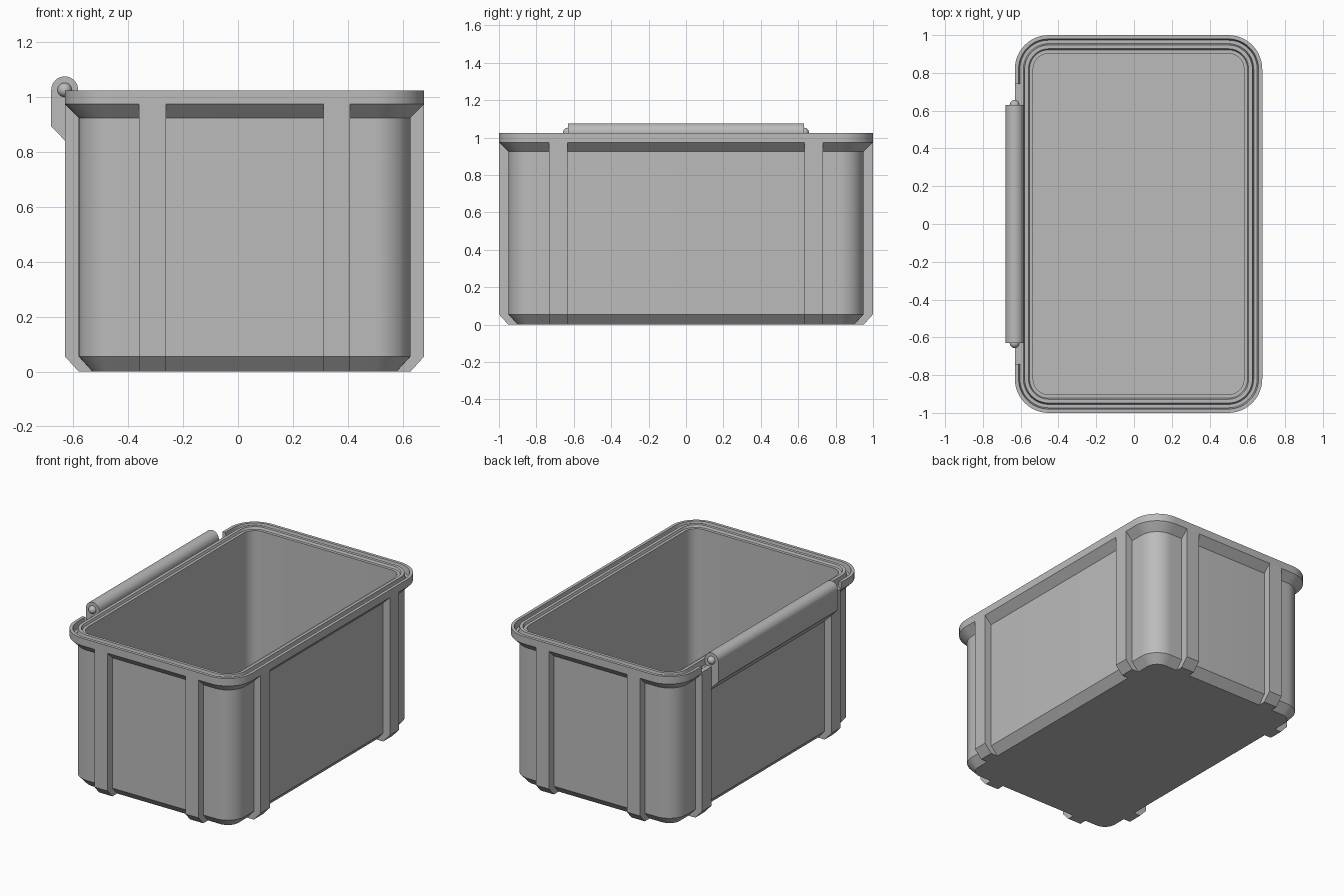
import bpy, bmesh, math
from mathutils import Matrix

if "Cube" in bpy.data.objects:
    bpy.data.objects.remove(bpy.data.objects["Cube"])

CX, HX, HY, RAD = 0.024, 0.655, 1.0, 0.18   # rim centre, half sizes, corner radius

grey = bpy.data.materials.new("grey plastic")
grey.diffuse_color = (0.5, 0.5, 0.5, 1)
grey.use_nodes = True
grey.node_tree.nodes["Principled BSDF"].inputs["Base Color"].default_value = grey.diffuse_color


def finish(bm, name):
    bmesh.ops.recalc_face_normals(bm, faces=bm.faces)
    me = bpy.data.meshes.new(name)
    bm.to_mesh(me)
    bm.free()
    me.materials.append(grey)
    ob = bpy.data.objects.new(name, me)
    bpy.context.collection.objects.link(ob)
    return ob


def smooth(ob):
    bpy.ops.object.select_all(action='DESELECT')
    ob.select_set(True)
    bpy.context.view_layer.objects.active = ob
    bpy.ops.object.shade_smooth_by_angle(angle=math.radians(25))


def rounded_loop(bm, inset, z, seg=12):
    """Rounded rectangle ring, shrunk inward from the rim outline."""
    r = RAD - inset
    verts = []
    for q, (sx, sy) in enumerate([(1, 1), (-1, 1), (-1, -1), (1, -1)]):
        for i in range(seg + 1):
            a = (q + i / seg) * math.pi / 2
            verts.append(bm.verts.new((CX + sx * (HX - RAD) + r * math.cos(a),
                                       sy * (HY - RAD) + r * math.sin(a), z)))
    return verts


def prism(name, profile, place):
    """Extrude a 2D profile between two ends; place(u, v, end) gives the point."""
    bm = bmesh.new()
    a, b = [[bm.verts.new(place(u, v, e)) for u, v in profile] for e in (-1, 1)]
    n = len(profile)
    bm.faces.new(a)
    bm.faces.new(b[::-1])
    for i in range(n):
        bm.faces.new((a[i], b[i], b[(i + 1) % n], a[(i + 1) % n]))
    return finish(bm, name)


# Bin shell: section as (inset, height) from underside, over the rim, to the floor
section = [(0.10, 0), (0.05, 0.055), (0.05, 0.925), (0, 0.975), (0, 1.025),
           (0.02, 1.025), (0.027, 0.985), (0.045, 0.985), (0.052, 1.025),
           (0.072, 1.025), (0.078, 1.01), (0.097, 1.01), (0.097, 0.05)]
bm = bmesh.new()
loops = [rounded_loop(bm, *p) for p in section]
for lo, hi in zip(loops, loops[1:]):
    n = len(lo)
    for i in range(n):
        j = (i + 1) % n
        bm.faces.new((lo[i], lo[j], hi[j], hi[i]))
bm.faces.new(loops[0])
bm.faces.new(loops[-1])
shell = finish(bm, "bin_shell")

# Gap in the outer lip where the hinge sits
x0, x1 = CX - HX - 0.05, CX - HX + 0.03
cutter = prism("lip_gap_cutter", [(x0, 0.984), (x1, 0.984), (x1, 1.1), (x0, 1.1)],
               lambda u, v, e: (u, e * 0.74, v))
cutter.hide_render = True
cut = shell.modifiers.new("lip gap", 'BOOLEAN')
cut.operation = 'DIFFERENCE'
cut.solver = 'EXACT'
cut.object = cutter
bpy.context.view_layer.objects.active = shell
bpy.ops.object.modifier_apply(modifier=cut.name)
bpy.data.objects.remove(cutter)
smooth(shell)

# Vertical ribs, two on each side
rib = [(0.10, 0), (0.05, 0), (0, 0.055), (0, 0.975), (0.09, 0.975), (0.09, 0.045)]
for s in (-1, 1):
    for t in (-1, 1):
        prism("side_rib", rib,
              lambda u, v, e: (CX + s * (HX - u), t * 0.683 + e * 0.049, v))
        prism("end_rib", rib,
              lambda u, v, e: (CX + t * 0.336 + e * 0.049, s * (HY - u), v))

# Hinge barrel with a tapered mount running down the left wall
hx, hz, hr = -0.632, 1.027, 0.049
arc = [(hx + hr * math.cos(math.pi * i / 20), hz + hr * math.sin(math.pi * i / 20))
       for i in range(21)]
hinge = prism("hinge_barrel",
              arc + [(hx - hr, 0.893), (-0.579, 0.79), (-0.57, 0.79), (-0.57, 0.99),
                     (hx + hr, 0.99)],
              lambda u, v, e: (u, e * 0.631, v))
smooth(hinge)

# Rounded pins at both hinge ends
for s in (-1, 1):
    bm = bmesh.new()
    bmesh.ops.create_uvsphere(bm, u_segments=24, v_segments=12, radius=0.026,
                              matrix=Matrix.Translation((hx, s * 0.631, hz)))
    smooth(finish(bm, "hinge_pin"))
